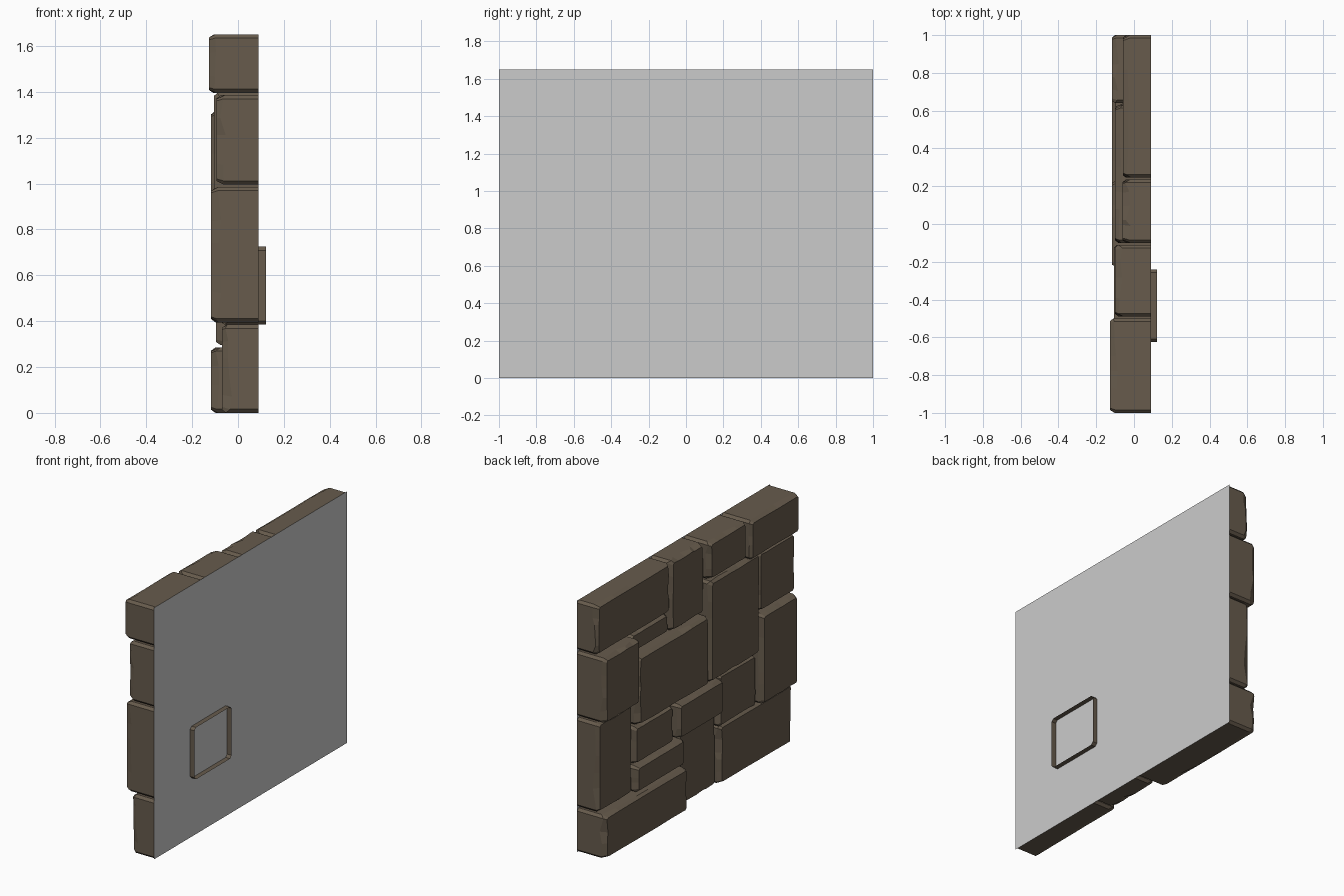
import bpy, bmesh, random

if "Cube" in bpy.data.objects:
    bpy.data.objects.remove(bpy.data.objects["Cube"])

random.seed(7)
BACK = 0.09


def material(name, rgb):
    m = bpy.data.materials.new(name)
    m.diffuse_color = (*rgb, 1)
    m.use_nodes = True
    m.node_tree.nodes["Principled BSDF"].inputs["Base Color"].default_value = m.diffuse_color
    return m


stone_mat = material("brown_stone", (0.135, 0.105, 0.073))


def make_object(name, bm, mat=None):
    me = bpy.data.meshes.new(name)
    bm.to_mesh(me)
    bm.free()
    ob = bpy.data.objects.new(name, me)
    bpy.context.collection.objects.link(ob)
    if mat:
        me.materials.append(mat)
    return ob


def outline(y0, y1, z0, z1, c, cuts):
    """Rectangle in YZ with cut corners; cuts add chip points along each side."""
    corners = [(y0 + c, z0), (y1 - c, z0), (y1, z0 + c), (y1, z1 - c),
               (y1 - c, z1), (y0 + c, z1), (y0, z1 - c), (y0, z0 + c)]
    pts = []
    for i, p in enumerate(corners):
        pts.append(p)
        if i % 2 == 0:
            q = corners[(i + 1) % 8]
            for t in cuts[i // 2]:
                pts.append((p[0] + (q[0] - p[0]) * t, p[1] + (q[1] - p[1]) * t))
    return pts


def stone(name, y0, y1, z0, z1, front, back=BACK):
    """Open-backed block with an irregular chipped bevel around its face."""
    bm = bmesh.new()
    cuts = []
    for length in (y1 - y0, z1 - z0) * 2:
        n = 4 if length > 0.3 else 2
        cuts.append([(i + 1 + random.uniform(-.3, .3)) / (n + 1) for i in range(n)])
    g, c = 0.005, 0.016
    a = (y0 + g * (y0 > -1), y1 - g * (y1 < 1), z0 + g * (z0 > 0), z1 - g * (z1 < 1.65))
    side = outline(*a, c, cuts)
    k = 0.013
    face = outline(a[0] + k, a[1] - k, a[2] + k, a[3] - k, c * 0.6, cuts)
    cy, cz = (y0 + y1) / 2, (z0 + z1) / 2
    rings = [[], [], []]
    for (sy, sz), (fy, fz) in zip(side, face):
        j = random.uniform(0, 0.03)
        rings[0].append(bm.verts.new((back, sy, sz)))
        rings[1].append(bm.verts.new((front + 0.015 + j, sy, sz)))
        s = 1 - j * 0.9
        rings[2].append(bm.verts.new((front, cy + (fy - cy) * s, cz + (fz - cz) * s)))
    n = len(side)
    for r, q in zip(rings, rings[1:]):
        for i in range(n):
            bm.faces.new((r[i], q[i], q[(i + 1) % n], r[(i + 1) % n]))
    bm.faces.new(rings[2])
    bmesh.ops.recalc_face_normals(bm, faces=bm.faces)
    bm.normal_update()
    if bm.faces[-1:][0].normal.x > 0:
        bmesh.ops.reverse_faces(bm, faces=bm.faces)
    return make_object(name, bm, stone_mat)


# Masonry layout: y range, z range, face depth
layout = [
    # bottom course
    (0.14, 1, 0, 0.29, -0.117), (-0.25, 0.14, 0, 0.49, -0.045), (-1, -0.25, 0, 0.39, -0.07),
    # lower middle
    (0.645, 1, 0.29, 0.885, -0.065), (0.14, 0.645, 0.29, 0.47, -0.095),
    (0.235, 0.645, 0.47, 0.725, -0.08), (-0.235, 0.235, 0.49, 0.725, -0.117),
    (-1, -0.625, 0.39, 0.99, -0.117),
    # upper middle
    (0.635, 1, 0.885, 1.32, -0.117), (-0.105, 0.635, 0.725, 1.185, -0.1),
    (0.24, 0.635, 1.185, 1.32, -0.045), (-0.625, -0.105, 0.73, 1.4, -0.105),
    (-1, -0.625, 0.99, 1.39, -0.093),
    # top course
    (0.24, 1, 1.32, 1.65, -0.058), (-0.105, 0.24, 1.185, 1.65, -0.062),
    (-0.495, -0.105, 1.4, 1.65, -0.1), (-1, -0.495, 1.39, 1.65, -0.127),
]
for i, args in enumerate(layout):
    stone(f"wall_stone_{i + 1:02d}", *args)

# Sunken stone whose rim pokes through the back
stone("sunken_stone", -0.63, -0.235, 0.38, 0.73, -0.075, 0.122)

# Flat backing sheet
bm = bmesh.new()
bm.faces.new([bm.verts.new((BACK, y, z)) for y, z in ((-1, 0), (1, 0), (1, 1.65), (-1, 1.65))])
make_object("backing_sheet", bm)
